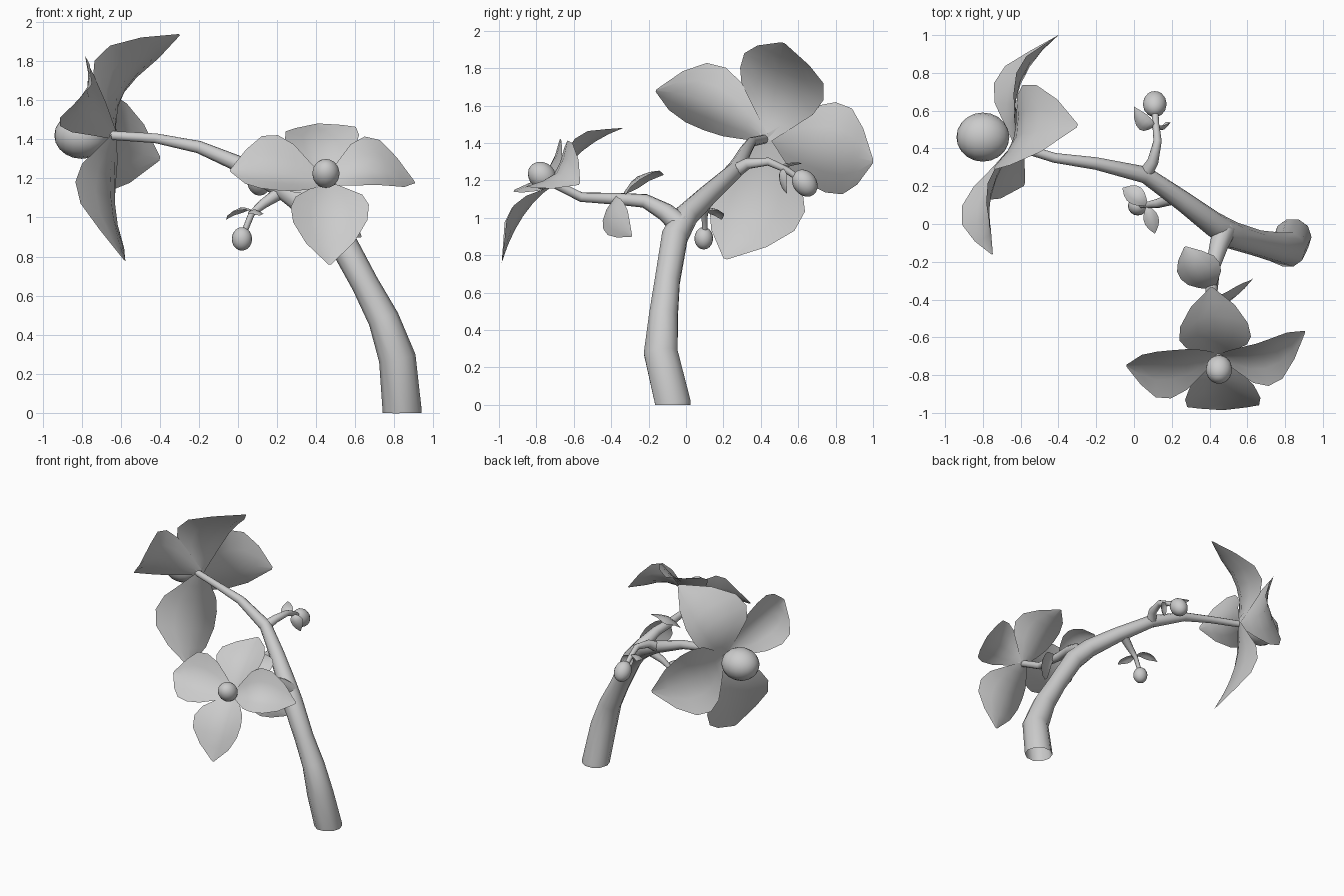
import bpy, math
from mathutils import Vector as V

cube = bpy.data.objects.get("Cube")
if cube:
    bpy.data.objects.remove(cube, do_unlink=True)

grey = bpy.data.materials.new("plain_grey")
grey.use_nodes = True
grey.diffuse_color = (0.6, 0.6, 0.6, 1)
grey.node_tree.nodes["Principled BSDF"].inputs["Base Color"].default_value = (0.6, 0.6, 0.6, 1)


def finish(obj, angle=60):
    obj.data.materials.clear()
    obj.data.materials.append(grey)
    bpy.ops.object.select_all(action='DESELECT')
    obj.select_set(True)
    bpy.context.view_layer.objects.active = obj
    bpy.ops.object.shade_smooth_by_angle(angle=math.radians(angle))


def tube(name, points):
    """Tapered open stem through (x, y, z, radius) points."""
    curve = bpy.data.curves.new(name, 'CURVE')
    curve.dimensions = '3D'
    curve.bevel_depth = 1
    curve.bevel_resolution = 3
    spline = curve.splines.new('POLY')
    spline.points.add(len(points) - 1)
    for p, (x, y, z, r) in zip(spline.points, points):
        p.co = (x, y, z, 1)
        p.radius = r
    obj = bpy.data.objects.new(name, curve)
    bpy.context.collection.objects.link(obj)
    bpy.ops.object.select_all(action='DESELECT')
    obj.select_set(True)
    bpy.context.view_layer.objects.active = obj
    bpy.ops.object.convert(target='MESH')
    finish(bpy.context.object)


def petal(name, base, mid, tip, half, facing, cup):
    """Curved blade along base-mid-tip, with its edges raised towards facing."""
    base, mid, tip, facing = V(base), V(mid), V(tip), V(facing).normalized()
    side = (tip - base).cross(facing).normalized()
    profile = (0.12, 0.5, 0.85, 1.0, 0.95, 0.62, 0.04)
    across = (-1, -0.5, 0, 0.5, 1)
    verts, faces = [], []
    for i, w in enumerate(profile):
        t = i / (len(profile) - 1)
        c = base * (1 - t) * (1 - 2 * t) + mid * 4 * t * (1 - t) + tip * t * (2 * t - 1)
        for s in across:
            verts.append(c + side * s * w * half + facing * cup * w * w * abs(s) ** 1.5)
    n = len(across)
    for i in range(len(profile) - 1):
        for j in range(n - 1):
            a = i * n + j
            faces.append((a, a + 1, a + n + 1, a + n))
    mesh = bpy.data.meshes.new(name)
    mesh.from_pydata(verts, [], faces)
    obj = bpy.data.objects.new(name, mesh)
    bpy.context.collection.objects.link(obj)
    finish(obj)


def ball(name, centre, size, direction=(0, 0, 1)):
    bpy.ops.mesh.primitive_uv_sphere_add(segments=16, ring_count=10, location=centre)
    obj = bpy.context.object
    obj.name = name
    obj.scale = size
    obj.rotation_euler = V(direction).to_track_quat('Z', 'Y').to_euler()
    finish(obj)


# Main stem and side branches
tube("main_stem", [
    (0.84, -0.07, 0, 0.1), (0.84, -0.07, 0.01, 0.1), (0.815, -0.135, 0.28, 0.095),
    (0.745, -0.12, 0.48, 0.08), (0.65, -0.1, 0.66, 0.07), (0.52, -0.06, 0.9, 0.073),
    (0.42, 0.0, 1.01, 0.066), (0.26, 0.12, 1.125, 0.055), (0.06, 0.26, 1.25, 0.045),
    (-0.2, 0.32, 1.36, 0.033), (-0.42, 0.35, 1.405, 0.026), (-0.65, 0.42, 1.42, 0.024)])
tube("front_branch", [
    (0.48, -0.03, 0.96, 0.06), (0.45, -0.11, 1.03, 0.05), (0.42, -0.22, 1.09, 0.038),
    (0.41, -0.35, 1.1, 0.033), (0.42, -0.56, 1.11, 0.026), (0.45, -0.72, 1.19, 0.024)])
tube("back_bud_stalk", [
    (0.05, 0.25, 1.24, 0.04), (0.1, 0.33, 1.29, 0.03), (0.125, 0.44, 1.3, 0.022),
    (0.115, 0.53, 1.26, 0.018), (0.11, 0.62, 1.2, 0.018)])
tube("lower_bud_stalk", [
    (0.22, 0.14, 1.13, 0.035), (0.13, 0.11, 1.07, 0.025), (0.07, 0.1, 1.02, 0.017),
    (0.03, 0.1, 0.92, 0.015)])

# Front flower
face = (0, -0.74, 0.67)
root = (0.45, -0.7, 1.18)
for name, mid, tip, half in [
        ("right", (0.2, -0.74, 1.23), (-0.04, -0.75, 1.24), 0.19),
        ("left", (0.68, -0.69, 1.24), (0.905, -0.57, 1.18), 0.17),
        ("top", (0.43, -0.55, 1.36), (0.41, -0.335, 1.48), 0.19),
        ("bottom", (0.47, -0.87, 1.01), (0.47, -0.985, 0.76), 0.2)]:
    petal("front_flower_petal_" + name, root, mid, tip, half, face, 0.075)
ball("front_flower_centre", (0.45, -0.77, 1.225), (0.07, 0.07, 0.08), face)

# Back flower, each petal leaning with the tilt of the bloom
root = (-0.63, 0.43, 1.42)
for name, mid, tip, half, face in [
        ("front", (-0.76, 0.13, 1.61), (-0.75, -0.16, 1.68), 0.19, (-1, 0.3, 0.3)),
        ("top", (-0.58, 0.48, 1.7), (-0.3, 0.52, 1.935), 0.25, (-1, 0.4, 0.2)),
        ("back", (-0.6, 0.74, 1.36), (-0.4, 1.0, 1.3), 0.25, (-1, 0.4, 0.2)),
        ("bottom", (-0.65, 0.36, 1.1), (-0.58, 0.21, 0.78), 0.27, (-1, 0.45, 0.1))]:
    petal("back_flower_petal_" + name, root, mid, tip, half, face, 0.09)
ball("back_flower_centre", (-0.8, 0.46, 1.42), (0.13, 0.12, 0.14), (-1, 0, 0))

# Buds
ball("back_bud", (0.11, 0.635, 1.185), (0.063, 0.063, 0.078), (0, 0.6, -0.8))
ball("lower_bud", (0.02, 0.095, 0.89), (0.052, 0.05, 0.06))

# Leaves
for name, base, mid, tip, half, facing, cup in [
        ("branch_leaf_upper", (0.42, -0.34, 1.1), (0.34, -0.26, 1.22), (0.27, -0.12, 1.23),
         0.12, (-0.3, -0.3, 1), -0.04),
        ("branch_leaf_lower", (0.43, -0.38, 1.11), (0.51, -0.4, 1.01), (0.63, -0.29, 0.9),
         0.1, (0.7, -0.7, 0.1), -0.02),
        ("lower_bud_leaf_right", (0.07, 0.1, 1.03), (0.01, 0.15, 1.05), (-0.06, 0.19, 0.99),
         0.05, (0, 0, 1), -0.02),
        ("lower_bud_leaf_left", (0.07, 0.1, 1.03), (0.09, 0.03, 1.04), (0.11, -0.05, 1.01),
         0.04, (0, 0, 1), -0.02),
        ("back_bud_leaf_right", (0.115, 0.52, 1.26), (0.05, 0.53, 1.29), (0.0, 0.62, 1.29),
         0.045, (-0.5, 0, 1), -0.02),
        ("back_bud_leaf_left", (0.115, 0.52, 1.26), (0.16, 0.5, 1.22), (0.17, 0.54, 1.13),
         0.045, (0.5, -1, 0), -0.02)]:
    petal(name, base, mid, tip, half, facing, cup)
